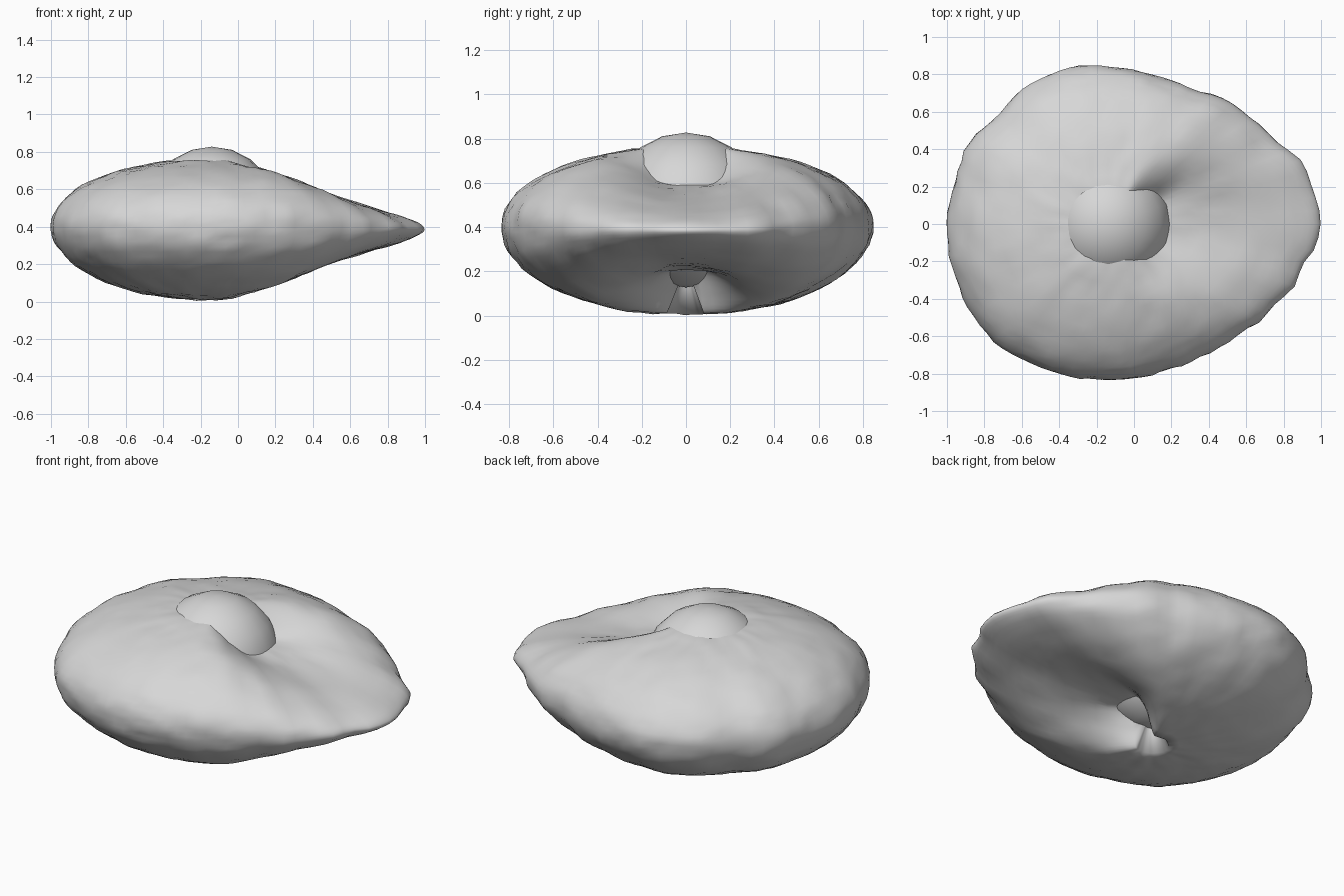
import bpy, bmesh, math
from mathutils import Vector, noise

cube = bpy.data.objects.get("Cube")
if cube:
    bpy.data.objects.remove(cube)

stone = bpy.data.materials.new("light_grey")
stone.use_nodes = True
GREY = (0.68, 0.68, 0.68, 1)
stone.diffuse_color = GREY
stone.node_tree.nodes["Principled BSDF"].inputs["Base Color"].default_value = GREY

CX = -0.12          # hub of the shell
HOLE = 0.04         # inner edge, as a share of the radius
SEGS, RINGS = 96, 22
# outline radius every fifteen degrees, from the thin tip round
OUTLINE = [1.12, 1.08, .965, .91, .84, .83, .84, .865, .865, .84, .875, .865,
           .88, .883, .885, .89, .86, .845, .835, .83, .85, .884, .96, 1.04]


def smooth(u):
    u = min(1, max(0, u))
    return u * u * (3 - 2 * u)


def mix(a, b, w):
    return a + (b - a) * w


def radius(deg):
    i = int(deg // 15)
    return mix(OUTLINE[i % 24], OUTLINE[(i + 1) % 24], smooth(deg / 15 - i))


def thinness(deg, t):
    """1 on the thin lobe, 0 on the fat body; folded near the hub, soft at the rim."""
    fold = smooth((64 - deg) / 40) if deg < 180 else smooth((deg - 287) / 58)
    soft = smooth((60 - min(deg, 360 - deg)) / 60)
    return mix(fold, soft, smooth((t - 0.15) / 0.5))


def section(deg, t, side):
    """Height of the upper (side 1) or lower (side -1) skin."""
    w = thinness(deg, t)
    fat = (0.355 if side > 0 else 0.4) * math.sqrt(max(0, 1 - t ** 2.15))
    thin = 0.245 * (1 - t) ** 0.57
    if side < 0:
        thin *= 1 - 0.28 * (1 - t) ** 2
        fat *= mix(0.65, 1, smooth((t - HOLE) / 0.04))   # lip of the lower hole
    return mix(0.407, 0.385, w) + side * mix(fat, thin, w)


def finish(bm, name):
    bmesh.ops.recalc_face_normals(bm, faces=bm.faces)
    me = bpy.data.meshes.new(name)
    bm.to_mesh(me)
    bm.free()
    me.materials.append(stone)
    me.polygons.foreach_set("use_smooth", [True] * len(me.polygons))
    ob = bpy.data.objects.new(name, me)
    bpy.context.collection.objects.link(ob)
    return ob


# lumpy shell: closed cross-sections swept round the hub
bm = bmesh.new()
loops = []
for s in range(SEGS):
    deg = 360 * s / SEGS
    a = math.radians(deg)
    loop = []
    for k in range(-RINGS, RINGS + 1):
        t = mix(HOLE, 1, math.sin((1 - abs(k) / RINGS) * math.pi / 2))
        side = 1 if k >= 0 else -1
        r = t * radius(deg)
        p = Vector((CX + r * math.cos(a), r * math.sin(a), section(deg, t, side)))
        bump = noise.noise(p * 7) * 0.01 + noise.noise(p * 17) * 0.009
        out = Vector((math.cos(a) * t, math.sin(a) * t, side * (1 - t)))
        loop.append(bm.verts.new(p + out * bump))
    loops.append(loop)
for s in range(SEGS):
    a, b = loops[s], loops[(s + 1) % SEGS]
    for k in range(len(a)):
        n = (k + 1) % len(a)
        bm.faces.new((a[k], b[k], b[n], a[n]))
finish(bm, "lumpy_shell")

# ball held in the hollow of the shell
bm = bmesh.new()
bmesh.ops.create_uvsphere(bm, u_segments=20, v_segments=10, radius=0.35)
bmesh.ops.translate(bm, verts=bm.verts, vec=(-0.14, 0, 0.478))
finish(bm, "ball")
